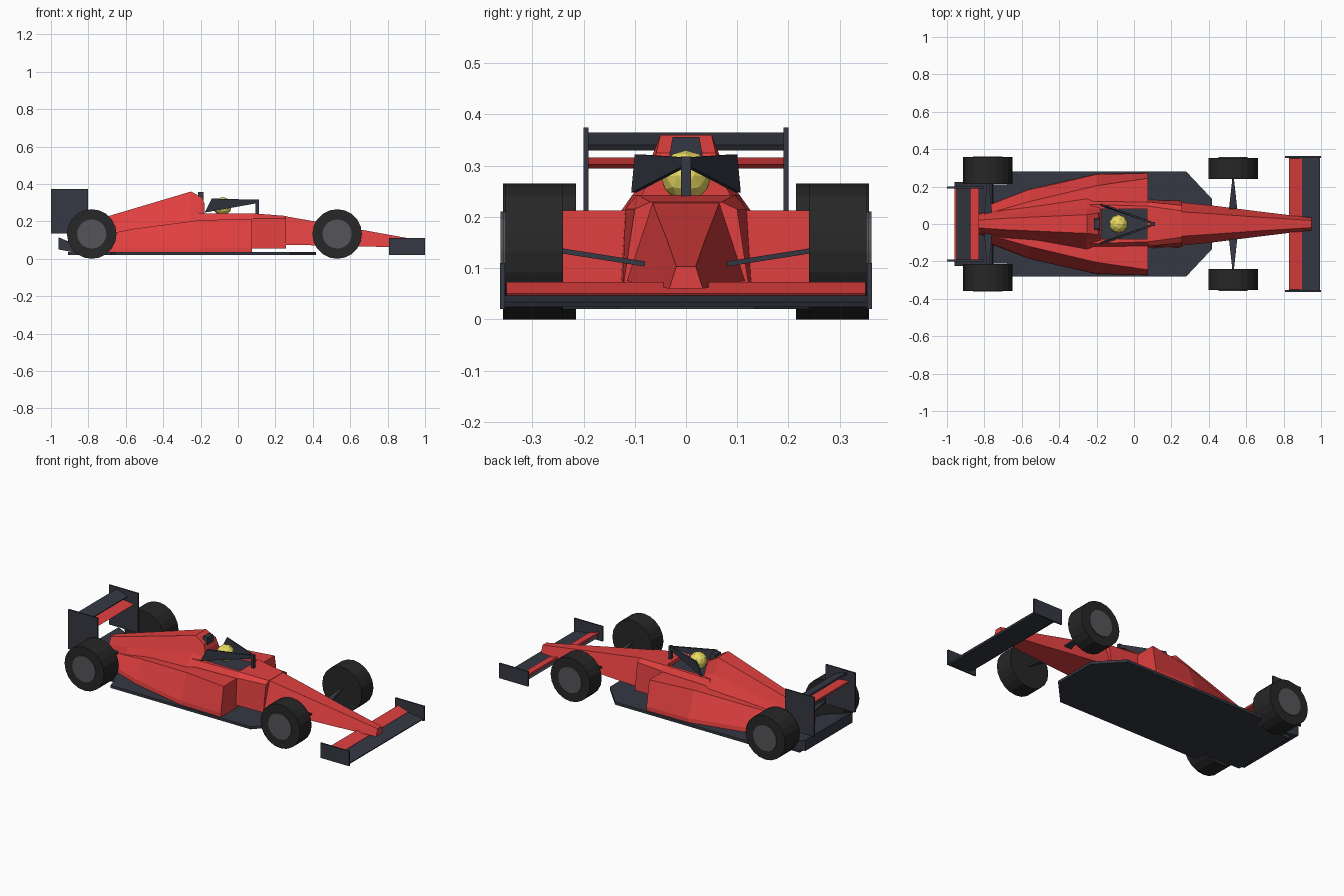
import bpy, bmesh, math
from mathutils import Vector

if "Cube" in bpy.data.objects:
    bpy.data.objects.remove(bpy.data.objects["Cube"])


def material(name, rgb):
    m = bpy.data.materials.new(name)
    m.diffuse_color = (*rgb, 1)
    m.use_nodes = True
    m.node_tree.nodes["Principled BSDF"].inputs["Base Color"].default_value = m.diffuse_color
    return m


RED = material("red_paint", (0.75, 0.05, 0.05))
DARK = material("dark_carbon", (0.035, 0.04, 0.055))
RUBBER = material("rubber", (0.02, 0.02, 0.02))
RIM = material("rim_grey", (0.09, 0.09, 0.1))
YELLOW = material("yellow", (0.8, 0.7, 0.12))


def finish(name, bm, mat):
    bmesh.ops.recalc_face_normals(bm, faces=bm.faces[:])
    me = bpy.data.meshes.new(name)
    bm.to_mesh(me)
    bm.free()
    ob = bpy.data.objects.new(name, me)
    bpy.context.collection.objects.link(ob)
    me.materials.append(mat)
    return ob


def skin(name, rings, mat):
    """Join matching closed rings of points and cap the ends."""
    bm = bmesh.new()
    vs = [[bm.verts.new(p) for p in r] for r in rings]
    n = len(vs[0])
    for a, b in zip(vs, vs[1:]):
        for i in range(n):
            j = (i + 1) % n
            bm.faces.new((a[i], a[j], b[j], b[i]))
    bm.faces.new(vs[0])
    bm.faces.new(vs[-1])
    return finish(name, bm, mat)


def body(name, sections, mat):
    """Loft along x; each section is x plus half outline (y, z), bottom to top."""
    return skin(name, [[(x, y, z) for y, z in h] + [(x, -y, z) for y, z in reversed(h)]
                       for x, h in sections], mat)


def side_prism(name, profile, y0, y1, mat):
    return skin(name, [[(x, y, z) for x, z in profile] for y in (y0, y1)], mat)


def box(name, x0, x1, y0, y1, z0, z1, mat):
    return side_prism(name, [(x0, z0), (x1, z0), (x1, z1), (x0, z1)], y0, y1, mat)


def disc(name, x, y0, y1, z, r, mat, n=20):
    prof = [(x + r * math.cos(2 * math.pi * i / n), z + r * math.sin(2 * math.pi * i / n))
            for i in range(n)]
    return side_prism(name, prof, y0, y1, mat)


def bar(name, a, b, r0, r1, mat, flat=1.0):
    """Tapered square bar between two points."""
    a, b = Vector(a), Vector(b)
    d = (b - a).normalized()
    u = d.cross(Vector((0, 0, 1))).normalized()
    v = d.cross(u)
    return skin(name, [[p + r * su * u + flat * sv * v for su, sv in
                        ((-1, -1), (1, -1), (1, 1), (-1, 1))] for p, r in ((a, r0), (b, r1))], mat)


# floor
outline = [(-0.91, 0.21), (-0.68, 0.21), (-0.66, 0.28), (0.28, 0.28), (0.417, 0.134)]
outline += [(x, -y) for x, y in reversed(outline)]
skin("floor", [[(x, y, z) for x, y in outline] for z in (0.02, 0.036)], DARK)

# diffuser
side_prism("diffuser", [(-0.75, 0.03), (-0.88, 0.035), (-0.96, 0.05), (-0.96, 0.115),
                        (-0.90, 0.09), (-0.76, 0.05)], -0.225, 0.225, DARK)

# nose
body("nose", [
    (0.255, [(0.115, 0.075), (0.065, 0.227)]),
    (0.41, [(0.100, 0.072), (0.055, 0.200)]),
    (0.66, [(0.068, 0.066), (0.037, 0.155)]),
    (0.95, [(0.033, 0.060), (0.019, 0.103)])], RED)

# chassis tub with cockpit opening
tub = body("chassis", [
    (-0.235, [(0.125, 0.055), (0.120, 0.210), (0.105, 0.243)]),
    (0.08, [(0.128, 0.055), (0.118, 0.215), (0.095, 0.243)]),
    (0.257, [(0.124, 0.055), (0.100, 0.215), (0.070, 0.229)])], RED)
cutter = box("cockpit_cutter", -0.175, 0.07, -0.08, 0.08, 0.218, 0.3, DARK)
cutter.hide_render = True
cutter.hide_set(True)
cut = tub.modifiers.new("cockpit", 'BOOLEAN')
cut.operation = 'DIFFERENCE'
cut.object = cutter
box("cockpit_lining", -0.175, 0.07, -0.08, 0.08, 0.21, 0.222, DARK)

# sidepods
body("sidepods", [
    (0.075, [(0.272, 0.036), (0.272, 0.06), (0.245, 0.212)]),
    (-0.20, [(0.267, 0.036), (0.265, 0.06), (0.205, 0.207)]),
    (-0.56, [(0.185, 0.036), (0.180, 0.06), (0.120, 0.160)]),
    (-0.77, [(0.105, 0.036), (0.102, 0.06), (0.060, 0.118)])], RED)

# engine cover
body("engine_cover", [
    (-0.178, [(0.105, 0.20), (0.085, 0.245), (0.062, 0.29)]),
    (-0.19, [(0.115, 0.20), (0.080, 0.26), (0.058, 0.325)]),
    (-0.25, [(0.135, 0.20), (0.085, 0.27), (0.050, 0.360)]),
    (-0.70, [(0.090, 0.09), (0.058, 0.17), (0.030, 0.226)]),
    (-0.84, [(0.050, 0.09), (0.040, 0.14), (0.020, 0.185)])], RED)
skin("air_intake", [[(x, s * w, z) for s, w, z in
                     ((-1, 0.034, 0.31), (1, 0.034, 0.31), (1, 0.026, 0.356), (-1, 0.026, 0.356))]
                    for x in (-0.215, -0.185)], DARK)

# helmet
bm = bmesh.new()
bmesh.ops.create_icosphere(bm, subdivisions=2, radius=0.05)
bmesh.ops.translate(bm, verts=bm.verts[:], vec=(-0.083, 0, 0.28))
finish("helmet", bm, YELLOW)

# cockpit guard post
box("guard_post", 0.094, 0.111, -0.01, 0.01, 0.225, 0.318, DARK)

for s, side in ((1, "left"), (-1, "right")):
    # cockpit guard: slanted plate each side
    skin(f"guard_{side}", [[(x, s * (y + t), z) for x, y, z in
                            ((0.10, 0.0, 0.297), (-0.178, 0.097, 0.247),
                             (-0.14, 0.090, 0.322), (0.095, 0.0, 0.316))]
                           for t in (0, 0.010)], DARK)

    # wheels
    for end, x, y0, y1 in (("front", 0.53, 0.24, 0.352), ("rear", -0.782, 0.215, 0.357)):
        disc(f"{end}_tyre_{side}", x, s * y0, s * y1, 0.1325, 0.1325, RUBBER)
        disc(f"{end}_hub_{side}", x, s * (y1 - 0.02), s * (y1 + 0.005), 0.1325, 0.078, RIM)

    # suspension arms
    bar(f"front_arm_{side}", (0.53, s * 0.08, 0.108), (0.53, s * 0.245, 0.134),
        0.022, 0.004, DARK, 0.005)
    bar(f"rear_arm_{side}", (-0.78, s * 0.04, 0.12), (-0.78, s * 0.22, 0.134),
        0.022, 0.006, DARK, 0.006)

    # wing endplates
    box(f"front_endplate_{side}", 0.807, 1.0, s * 0.353, s * 0.363, 0.02, 0.11, DARK)
    box(f"rear_endplate_{side}", -1.0, -0.803, s * 0.19, s * 0.2, 0.135, 0.374, DARK)

# front wing
side_prism("front_wing", [(0.83, 0.042), (0.85, 0.03), (0.99, 0.024), (0.995, 0.034),
                          (0.90, 0.046)], -0.355, 0.355, DARK)
side_prism("front_flap", [(0.83, 0.073), (0.83, 0.060), (0.89, 0.042), (0.897, 0.05)],
           -0.35, 0.35, RED)

# rear wing
side_prism("rear_wing_lower", [(-0.96, 0.316), (-0.96, 0.306), (-0.84, 0.294), (-0.83, 0.302)],
           -0.192, 0.192, RED)
side_prism("rear_wing_upper", [(-0.948, 0.365), (-0.948, 0.353), (-0.88, 0.329), (-0.873, 0.34)],
           -0.192, 0.192, DARK)
